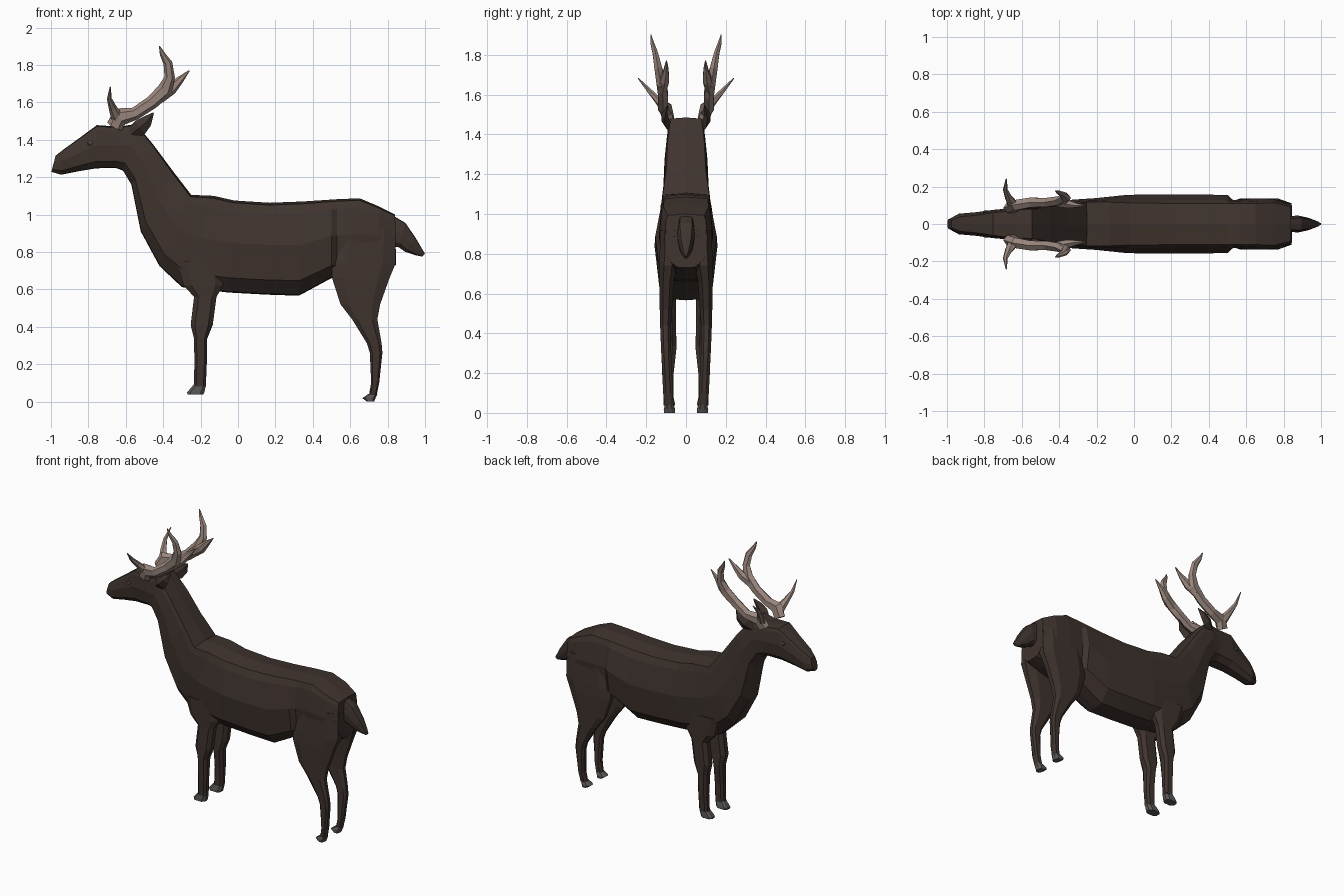
import bpy, bmesh
from math import cos, sin, pi
from mathutils import Vector


def material(name, rgb):
    m = bpy.data.materials.new(name)
    m.diffuse_color = (*rgb, 1)
    return m


HIDE = material("hide", (0.05, 0.034, 0.028))
HORN = material("horn", (0.32, 0.24, 0.205))
HOOF = material("hoof", (0.10, 0.095, 0.09))
EYE = material("eye", (0.06, 0.07, 0.05))


def loft(name, rings, mat, mirror=False):
    """Skin a list of equal-length rings and cap both ends."""
    bm = bmesh.new()
    vs = [[bm.verts.new(p) for p in r] for r in rings]
    n = len(vs[0])
    for a, b in zip(vs, vs[1:]):
        for i in range(n):
            j = (i + 1) % n
            bm.faces.new((a[i], a[j], b[j], b[i]))
    bm.faces.new(vs[0])
    bm.faces.new(vs[-1][::-1])
    bmesh.ops.recalc_face_normals(bm, faces=bm.faces)
    me = bpy.data.meshes.new(name)
    bm.to_mesh(me)
    bm.free()
    me.materials.append(mat)
    ob = bpy.data.objects.new(name, me)
    bpy.context.collection.objects.link(ob)
    if mirror:
        ob.modifiers.new("mirror", 'MIRROR').use_axis = (False, True, False)
    return ob


def body_ring(xt, zt, xb, zb, w, s):
    """Section between a top and a bottom point; w half width, s back width share."""
    half = [(0.025, s), (0.12, (1 + s) / 2 if s > .75 else .82), (0.46, 1), (0.84, .86), (0.99, .42)]
    top, bot = Vector((xt, 0, zt)), Vector((xb, 0, zb))
    side = [(top.lerp(bot, t), k * w) for t, k in half]
    right = [p + Vector((0, y, 0)) for p, y in side]
    left = [p - Vector((0, y, 0)) for p, y in reversed(side)]
    return [top] + right + [bot] + left


def leg_ring(z, x0, x1, y0, y1):
    """Horizontal eight sided section with cut corners."""
    cx, cy, rx, ry = (x0 + x1) / 2, (y0 + y1) / 2, (x1 - x0) / 2, (y1 - y0) / 2
    c = [(1, .45), (.6, 1), (-.6, 1), (-1, .45), (-1, -.45), (-.6, -1), (.6, -1), (1, -.45)]
    return [Vector((cx + a * rx, cy + b * ry, z)) for a, b in c]


def tine(name, pts, sides=6):
    """Mirrored tapering tube through (x, y, z, half depth, half width)."""
    P = [Vector(p[:3]) for p in pts]
    rings = []
    for i, p in enumerate(P):
        t = (P[min(i + 1, len(P) - 1)] - P[max(i - 1, 0)]).normalized()
        u = t.cross(Vector((0, 1, 0))).normalized()
        v = t.cross(u)
        rings.append([p + u * cos(2 * pi * k / sides) * pts[i][3]
                      + v * sin(2 * pi * k / sides) * pts[i][4] for k in range(sides)])
    return loft(name, rings, HORN, True)


# Head, neck and torso
head = [(-.975, 1.315, -.998, 1.228, .028, .7), (-.93, 1.35, -.945, 1.213, .055, .7),
        (-.84, 1.415, -.85, 1.232, .063, .75), (-.755, 1.478, -.76, 1.247, .075, .8),
        (-.63, 1.47, -.655, 1.25, .086, .85), (-.545, 1.485, -.615, 1.235, .098, .8)]
neck = [(-.45, 1.37, -.57, 1.16, .108, .85), (-.35, 1.235, -.52, .91, .116, .85),
        (-.25, 1.105, -.42, .725, .13, .9), (-.13, 1.10, -.30, .612, .138, .85)]
torso = [(-.02, 1.075, -.05, .583, .156, .72), (.17, 1.063, .15, .572, .158, .7),
         (.35, 1.07, .325, .566, .158, .7), (.5, 1.08, .5, .66, .155, .7),
         (.53, 1.082, .53, .66, .128, .85), (.65, 1.087, .63, .67, .137, .8),
         (.75, 1.045, .75, .70, .134, .85), (.84, 1.0, .845, .73, .108, .85)]
loft("body", [body_ring(*r) for r in head + neck + torso], HIDE)

# Front legs
loft("front_legs", [leg_ring(*r) for r in [
    (.75, -.33, -.08, .05, .132), (.62, -.29, -.08, .05, .128), (.56, -.235, -.115, .05, .125),
    (.41, -.253, -.135, .05, .126), (.335, -.235, -.165, .047, .125),
    (.20, -.233, -.167, .062, .12), (.08, -.237, -.172, .063, .113)]], HIDE, True)
loft("front_hooves", [leg_ring(*r) for r in [
    (.085, -.242, -.172, .064, .112), (.05, -.272, -.18, .056, .114),
    (.038, -.27, -.185, .056, .114)]], HOOF, True)

# Hind legs
loft("hind_legs", [leg_ring(*r) for r in [
    (.92, .54, .843, .03, .128), (.74, .50, .843, .045, .135), (.66, .503, .81, .06, .135),
    (.52, .548, .76, .07, .132), (.44, .61, .745, .075, .13), (.31, .69, .768, .075, .125),
    (.26, .705, .772, .073, .122), (.10, .712, .755, .065, .115), (.035, .70, .742, .063, .108)]],
     HIDE, True)
loft("hind_hooves", [leg_ring(*r) for r in [
    (.04, .695, .745, .062, .106), (.018, .665, .735, .054, .112),
    (0, .69, .728, .056, .11)]], HOOF, True)

# Tail
loft("tail", [body_ring(*r) for r in [
    (.82, 1.0, .82, .83, .042, .7), (.895, .955, .86, .825, .045, .7),
    (.95, .875, .895, .80, .035, .7), (.985, .815, .95, .782, .018, .7),
    (1.0, .79, .985, .775, .006, .7)]], HIDE)

# Ears: flattened leaf shape pointing up and back
ear = []
for x, y, z, r in [(-.57, .075, 1.43, .035), (-.525, .10, 1.465, .045),
                   (-.485, .108, 1.50, .032), (-.452, .095, 1.543, .004)]:
    c, u = Vector((x, y, z)), Vector((-.6, 0, .75))
    ear.append([c + u * r, c + Vector((0, r * .5, 0)), c - u * r, c - Vector((0, r * .45, 0))])
loft("ears", ear, HIDE, True)

# Antlers: main beam, rear tine and brow tine
tine("antler_beams", [
    (-.66, .085, 1.47, .045, .03), (-.63, .10, 1.525, .05, .032), (-.55, .115, 1.54, .034, .03),
    (-.46, .115, 1.60, .036, .028), (-.39, .125, 1.665, .042, .027), (-.365, .14, 1.735, .028, .022),
    (-.375, .155, 1.81, .024, .015), (-.405, .17, 1.86, .014, .01), (-.42, .177, 1.90, .003, .003)])
tine("antler_rear_tines", [
    (-.42, .12, 1.63, .036, .025), (-.355, .108, 1.672, .03, .026),
    (-.31, .10, 1.72, .02, .015), (-.26, .098, 1.77, .003, .003)])
tine("antler_brow_tines", [
    (-.645, .10, 1.52, .035, .025), (-.67, .14, 1.57, .022, .018),
    (-.688, .185, 1.62, .013, .013), (-.683, .24, 1.682, .003, .003)])

# Eyes
bpy.ops.mesh.primitive_uv_sphere_add(segments=8, ring_count=6, radius=1, location=(0, 0, 0))
eyes = bpy.context.object
eyes.name = "eyes"
for v in eyes.data.vertices:
    v.co = Vector((v.co.x * .016 - .79, v.co.y * .008 + .066, v.co.z * .013 + 1.382))
eyes.data.materials.append(EYE)
eyes.modifiers.new("mirror", 'MIRROR').use_axis = (False, True, False)
